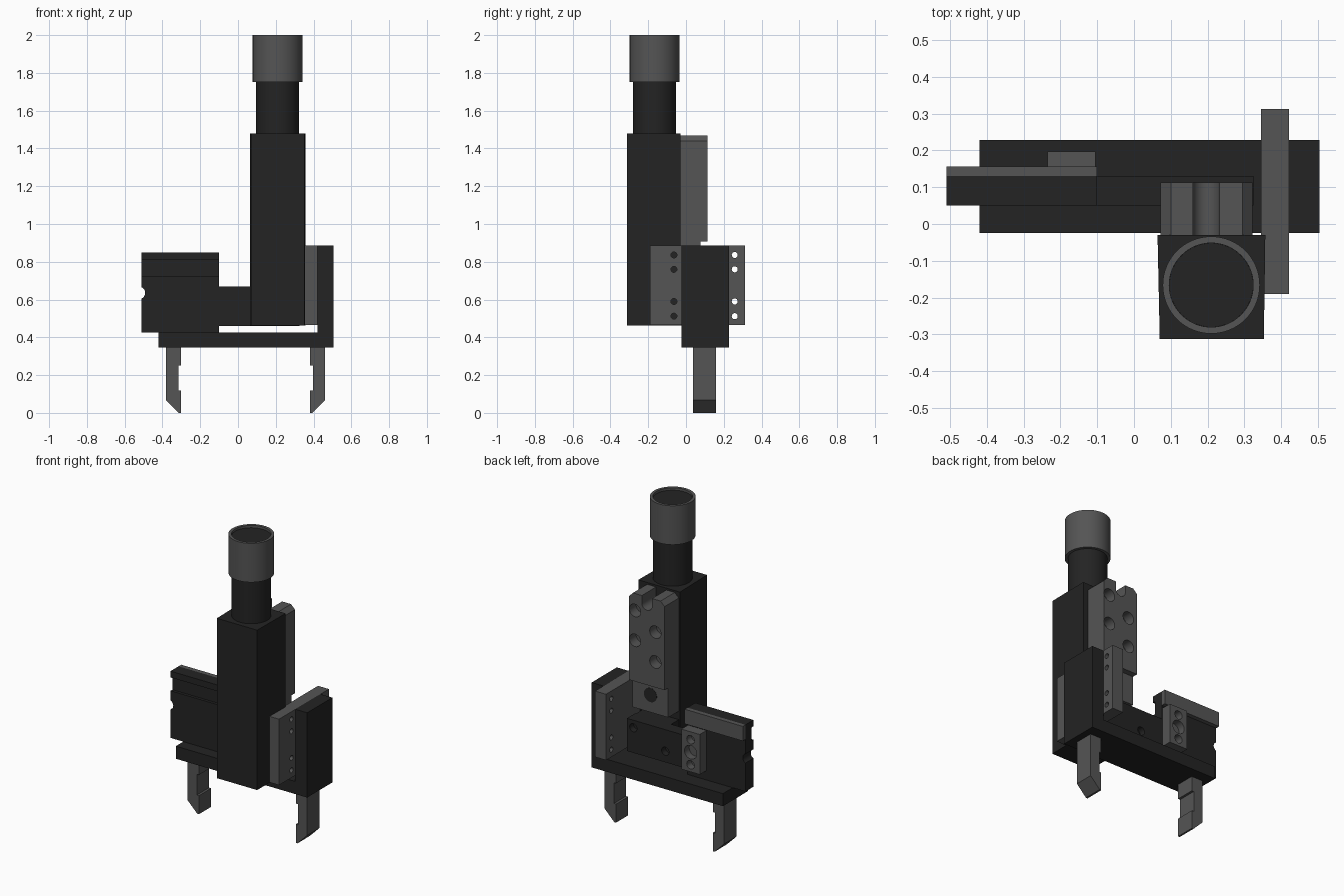
import bpy, bmesh, math
from mathutils import Vector

if "Cube" in bpy.data.objects:
    bpy.data.objects.remove(bpy.data.objects["Cube"])


def material(name, v):
    m = bpy.data.materials.new(name)
    m.diffuse_color = (v, v, v, 1)
    m.use_nodes = True
    m.node_tree.nodes["Principled BSDF"].inputs["Base Color"].default_value = m.diffuse_color
    return m


BLACK = material("anodised black", 0.017)
GRAY = material("machined gray", 0.09)


def add_prism(bm, pts, axis, a, b):
    """Extrude a 2D profile along an axis: 'x' uses (y,z), 'y' uses (x,z), 'z' uses (x,y)."""
    i = "xyz".index(axis)

    def place(p, t):
        q = list(p)
        q.insert(i, t)
        return bm.verts.new(q)
    lo = [place(p, a) for p in pts]
    hi = [place(p, b) for p in pts]
    n = len(pts)
    faces = [bm.faces.new(lo), bm.faces.new(hi)]
    for k in range(n):
        faces.append(bm.faces.new((lo[k], lo[(k + 1) % n], hi[(k + 1) % n], hi[k])))
    bmesh.ops.recalc_face_normals(bm, faces=faces)


def circle(cx, cy, r, n=24):
    return [(cx + r * math.cos(2 * math.pi * k / n), cy + r * math.sin(2 * math.pi * k / n))
            for k in range(n)]


def rect(x0, x1, y0, y1):
    return [(x0, y0), (x1, y0), (x1, y1), (x0, y1)]


def make(name, mat, prisms, cuts=(), smooth=False):
    """Build an object from prisms and subtract the cut prisms."""
    def mesh_object(nm, items):
        bm = bmesh.new()
        for it in items:
            add_prism(bm, *it)
        me = bpy.data.meshes.new(nm)
        bm.to_mesh(me)
        bm.free()
        o = bpy.data.objects.new(nm, me)
        bpy.context.collection.objects.link(o)
        return o
    ob = mesh_object(name, prisms)
    if cuts:
        cutter = mesh_object(name + "_cutter", cuts)
        cutter.hide_render = True
        mod = ob.modifiers.new("cut", "BOOLEAN")
        mod.operation = "DIFFERENCE"
        mod.solver = "EXACT"
        mod.object = cutter
        deps = bpy.context.evaluated_depsgraph_get()
        baked = bpy.data.meshes.new_from_object(ob.evaluated_get(deps))
        ob.modifiers.clear()
        ob.data = baked
        bpy.data.objects.remove(cutter)
    ob.data.materials.clear()
    ob.data.materials.append(mat)
    if smooth or cuts:
        bpy.ops.object.select_all(action="DESELECT")
        bpy.context.view_layer.objects.active = ob
        ob.select_set(True)
        bpy.ops.object.shade_smooth_by_angle(angle=math.radians(30))
    return ob


# Motor column, slightly wider at the back
make("motor_column", BLACK,
     [([(0.07, -0.312), (0.353, -0.312), (0.357, -0.03), (0.064, -0.03)], "z", 0.462, 1.48)])

# Neck cylinder running up inside the ring-shaped cap
C = (0.21, -0.166)
make("neck", BLACK, [(circle(*C, 0.114, 64), "z", 1.48, 1.985)], smooth=True)
make("cap_ring", GRAY, [(circle(*C, 0.132, 64), "z", 1.752, 2.0)],
     [(circle(*C, 0.1142, 64), "z", 1.7, 2.1)], smooth=True)

# Mounting rail behind the column: chamfered top, U slot, stepped tail
slot = [(0.232, 1.6), (0.16, 1.6)] + [
    (0.196 + 0.036 * math.cos(a), 1.42 + 0.036 * math.sin(a))
    for a in [math.pi + math.pi * k / 12 for k in range(13)]]
rail_holes = [(0.28, 1.36), (0.137, 1.26), (0.28, 1.17), (0.137, 1.07)]
make("mounting_rail", GRAY,
     [([(0.072, 0.72), (0.322, 0.72), (0.322, 1.44), (0.295, 1.468), (0.1, 1.468), (0.072, 1.44)],
       "y", -0.03, 0.113)],
     [(slot, "y", -0.1, 0.2), (rect(0.0, 0.4, 0.6, 0.908), "y", 0.076, 0.2)]
     + [(circle(x, z, 0.04), "y", 0.045, 0.2) for x, z in rail_holes])
tail_bore = bpy.data.objects["mounting_rail"]
make("rail_bore", BLACK, [(circle(0.197, 0.83, 0.045), "y", 0.06, 0.0775)])

# Carrier plate and the spacer that joins it to the column
make("carrier_plate", BLACK, [(rect(-0.1, 0.325, 0.46, 0.668), "y", 0.05, 0.13)],
     [(circle(x, z, 0.026), "y", 0.09, 0.2) for x, z in [(0.28, 0.62), (0.055, 0.53)]])
make("carrier_spacer", BLACK, [(rect(0.072, 0.322, 0.462, 0.666), "y", -0.03, 0.05)])

# Slide housing with front groove and a half-round notch in its end
make("slide_housing", BLACK, [(rect(-0.51, -0.1, 0.425, 0.85), "y", 0.05, 0.13)],
     [(rect(-0.6, 0.0, 0.725, 0.81), "y", 0.0, 0.068),
      (circle(-0.523, 0.635, 0.032), "y", 0.0, 0.2)])
make("slide_strip", GRAY, [(rect(-0.51, -0.1, 0.757, 0.85), "y", 0.13, 0.157)])

# Small stop block with three bores
make("stop_block", GRAY, [(rect(-0.235, -0.105, 0.485, 0.74), "y", 0.13, 0.197)],
     [(circle(-0.17, z, r), "y", 0.15, 0.3)
      for z, r in [(0.69, 0.027), (0.61, 0.043), (0.53, 0.027)]])

# L-shaped bracket: base bar and upright in one profile
make("bracket", BLACK,
     [([(-0.42, 0.345), (0.505, 0.345), (0.505, 0.885), (0.42, 0.885), (0.42, 0.425), (-0.42, 0.425)],
       "y", -0.025, 0.228)])

# Side plate with two rows of through holes
make("side_plate", GRAY, [(rect(-0.19, 0.312, 0.465, 0.885), "x", 0.345, 0.422)],
     [(circle(y, z, 0.016, 20), "x", 0.2, 0.6)
      for y in (-0.064, 0.258) for z in (0.512, 0.59, 0.76, 0.836)])

# Gripper fingers, mirrored about the middle of the bracket
finger = [(-0.381, 0.345), (-0.381, 0.068), (-0.313, 0.0), (-0.301, 0.0), (-0.301, 0.118),
          (-0.316, 0.118), (-0.316, 0.25), (-0.301, 0.25), (-0.301, 0.345)]
make("left_finger", GRAY, [(finger, "y", 0.037, 0.16)])
make("right_finger", GRAY, [([(0.08 - x, z) for x, z in finger], "y", 0.037, 0.16)])
